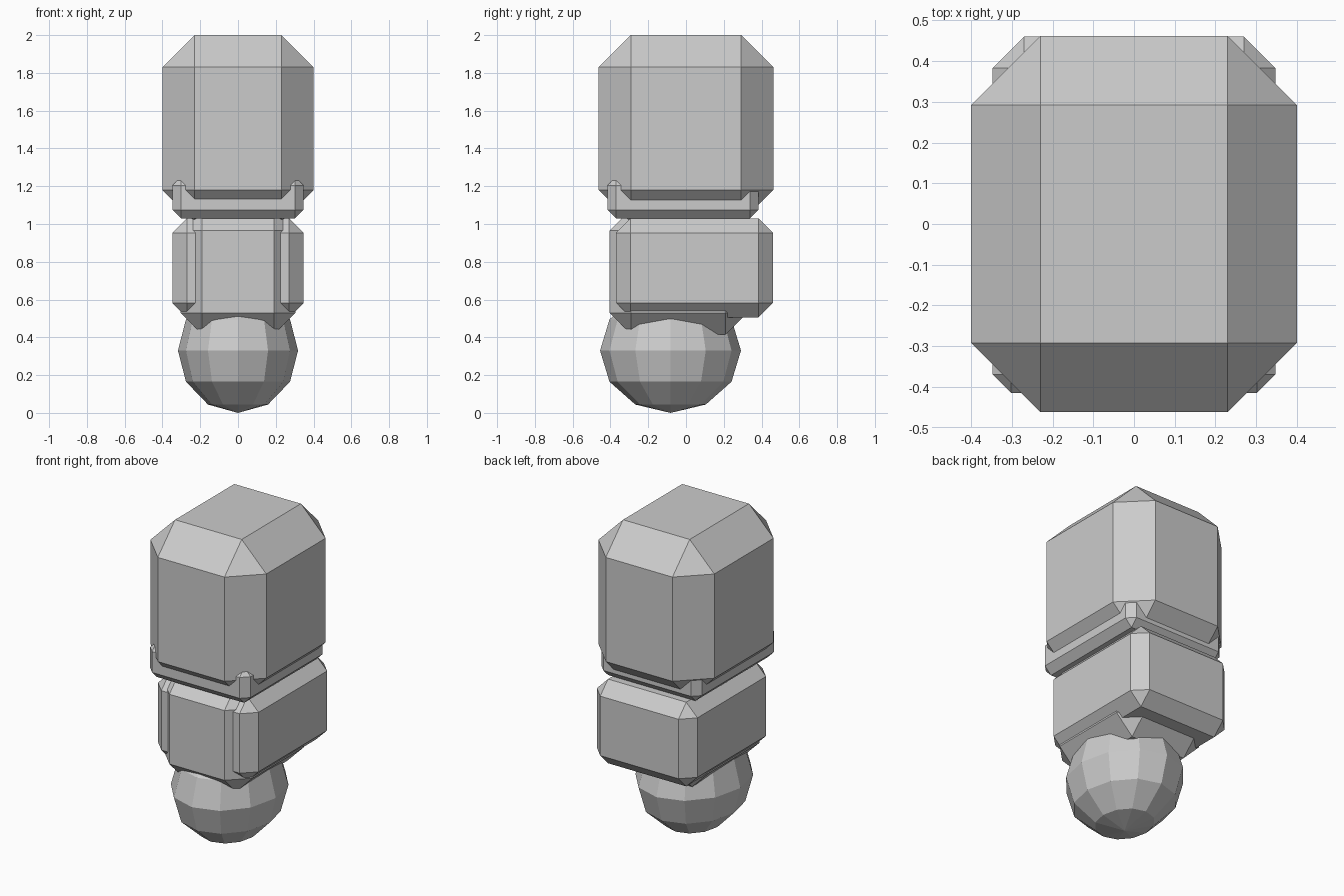
import bpy, bmesh
from mathutils import Matrix

if "Cube" in bpy.data.objects:
    bpy.data.objects.remove(bpy.data.objects["Cube"])


def finish(bm, name):
    mesh = bpy.data.meshes.new(name)
    bm.to_mesh(mesh)
    bm.free()
    obj = bpy.data.objects.new(name, mesh)
    bpy.context.collection.objects.link(obj)
    return obj


def chamfered_box(name, half_x, y0, y1, z0, z1, chamfer):
    """Box centred on x with every edge cut by one flat chamfer."""
    bm = bmesh.new()
    bmesh.ops.create_cube(bm, size=1)
    bmesh.ops.scale(bm, vec=(2 * half_x, y1 - y0, z1 - z0), verts=bm.verts)
    bmesh.ops.translate(bm, vec=(0, (y0 + y1) / 2, (z0 + z1) / 2), verts=bm.verts)
    bmesh.ops.bevel(bm, geom=bm.edges[:], offset=chamfer, offset_type='OFFSET',
                    segments=1, profile=0.5, affect='EDGES', clamp_overlap=True)
    return finish(bm, name)


# Tall upper block
chamfered_box("upper_block", 0.40, -0.462, 0.462, 1.01, 2.0, 0.17)
# Thin collar under the upper block, its front corners poke through
chamfered_box("collar", 0.347, -0.415, 0.383, 1.03, 1.25, 0.045)
# Middle block, set slightly back
chamfered_box("middle_block", 0.347, -0.37, 0.46, 0.505, 1.03, 0.077)
# Inner core showing as front plate and lower socket
chamfered_box("inner_core", 0.305, -0.405, 0.325, 0.415, 1.08, 0.115)

# Low-poly ball at the bottom
bm = bmesh.new()
bmesh.ops.create_uvsphere(bm, u_segments=12, v_segments=6, radius=1)
bmesh.ops.scale(bm, vec=(0.318, 0.373, 0.33), verts=bm.verts)
bmesh.ops.translate(bm, vec=(0, -0.082, 0.33), verts=bm.verts)
finish(bm, "base_ball")
